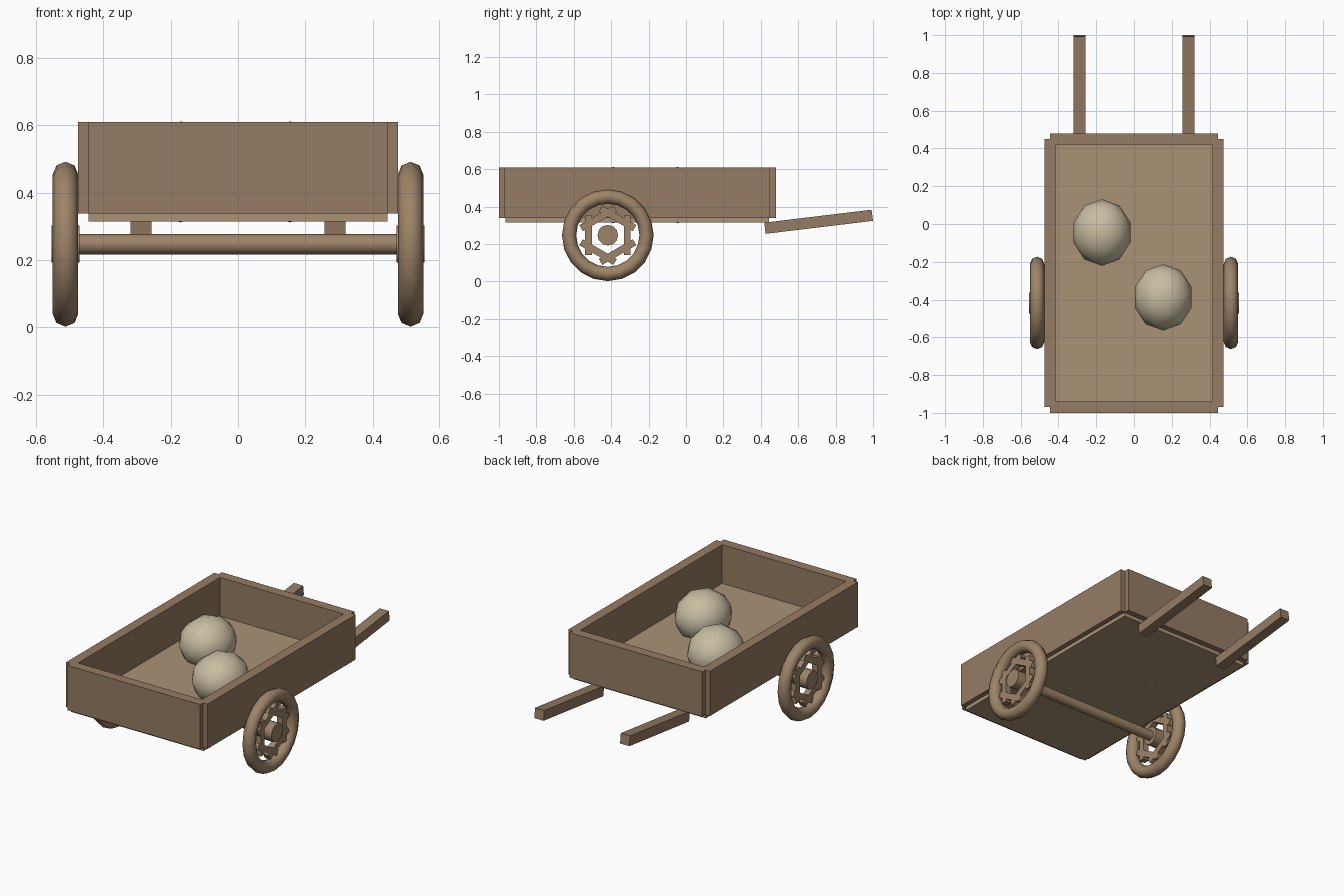
import bpy
import math

if "Cube" in bpy.data.objects:
    bpy.data.objects.remove(bpy.data.objects["Cube"])


def material(name, rgb):
    m = bpy.data.materials.new(name)
    m.diffuse_color = (*rgb, 1)
    m.use_nodes = True
    m.node_tree.nodes["Principled BSDF"].inputs["Base Color"].default_value = m.diffuse_color
    return m


PLANK = material("light_wood", (0.40, 0.29, 0.18))
WOOD = material("dark_wood", (0.30, 0.20, 0.125))
RIM = material("wheel_wood", (0.34, 0.23, 0.14))
PALE = material("pale_cargo", (0.58, 0.51, 0.36))


def finish(name, mat, smooth=False):
    ob = bpy.context.object
    ob.name = name
    ob.data.materials.append(mat)
    if smooth:
        bpy.ops.object.shade_smooth_by_angle(angle=math.radians(50))
    return ob


def box(name, center, size, mat, rot=(0, 0, 0)):
    bpy.ops.mesh.primitive_cube_add(size=1, location=center, rotation=rot)
    bpy.context.object.scale = size
    bpy.ops.object.transform_apply(location=False, rotation=False, scale=True)
    return finish(name, mat)


def rod(name, x, radius, length, mat, sides):
    bpy.ops.mesh.primitive_cylinder_add(
        vertices=sides, radius=radius, depth=length,
        location=(x, WHEEL_Y, WHEEL_Z), rotation=(0, math.pi / 2, 0))
    return finish(name, mat, True)


WHEEL_X, WHEEL_Y, WHEEL_Z = 0.513, -0.418, 0.247
BED_Y = -0.26

# Cart bed: floor, end boards and side boards
box("bed_floor", (0, BED_Y, 0.345), (0.89, 1.41, 0.06), PLANK)
for name, y in (("front_board", -0.97), ("back_board", 0.45)):
    box(name, (0, y, 0.474), (0.89, 0.06, 0.272), WOOD)

# Axle
rod("axle", 0, 0.03, 1.02, RIM, 16)

for side, label in ((-1, "left"), (1, "right")):
    box(label + "_side_board", (side * 0.445, BED_Y, 0.474), (0.06, 1.42, 0.272), WOOD)

    # Sloping pull handle
    box(label + "_handle", (side * 0.288, 0.709, 0.319), (0.062, 0.578, 0.06),
        WOOD, (0.12, 0, 0))

    # Wheel rim and hub
    x = side * WHEEL_X
    bpy.ops.mesh.primitive_torus_add(
        major_segments=20, minor_segments=8, major_radius=0.207, minor_radius=0.038,
        location=(x, WHEEL_Y, WHEEL_Z), rotation=(0, math.pi / 2, 0))
    finish(label + "_wheel_rim", RIM, True)
    rod(label + "_wheel_hub", x, 0.055, 0.084, RIM, 12)

    # Six crossing bars forming the hexagonal wheel centre
    for i in range(6):
        a = i * math.pi / 3
        box(f"{label}_wheel_bar_{i + 1}",
            (x, WHEEL_Y + 0.104 * math.cos(a), WHEEL_Z + 0.104 * math.sin(a)),
            (0.037, 0.037, 0.21), RIM, (a, 0, 0))

# Two rounded cargo lumps
for i, (x, y) in enumerate(((-0.17, -0.045), (0.155, -0.388))):
    bpy.ops.mesh.primitive_ico_sphere_add(subdivisions=2, radius=1, location=(x, y, 0.462))
    bpy.context.object.scale = (0.158, 0.176, 0.15)
    bpy.ops.object.transform_apply(location=False, rotation=False, scale=True)
    finish(f"cargo_lump_{i + 1}", PALE, True)
